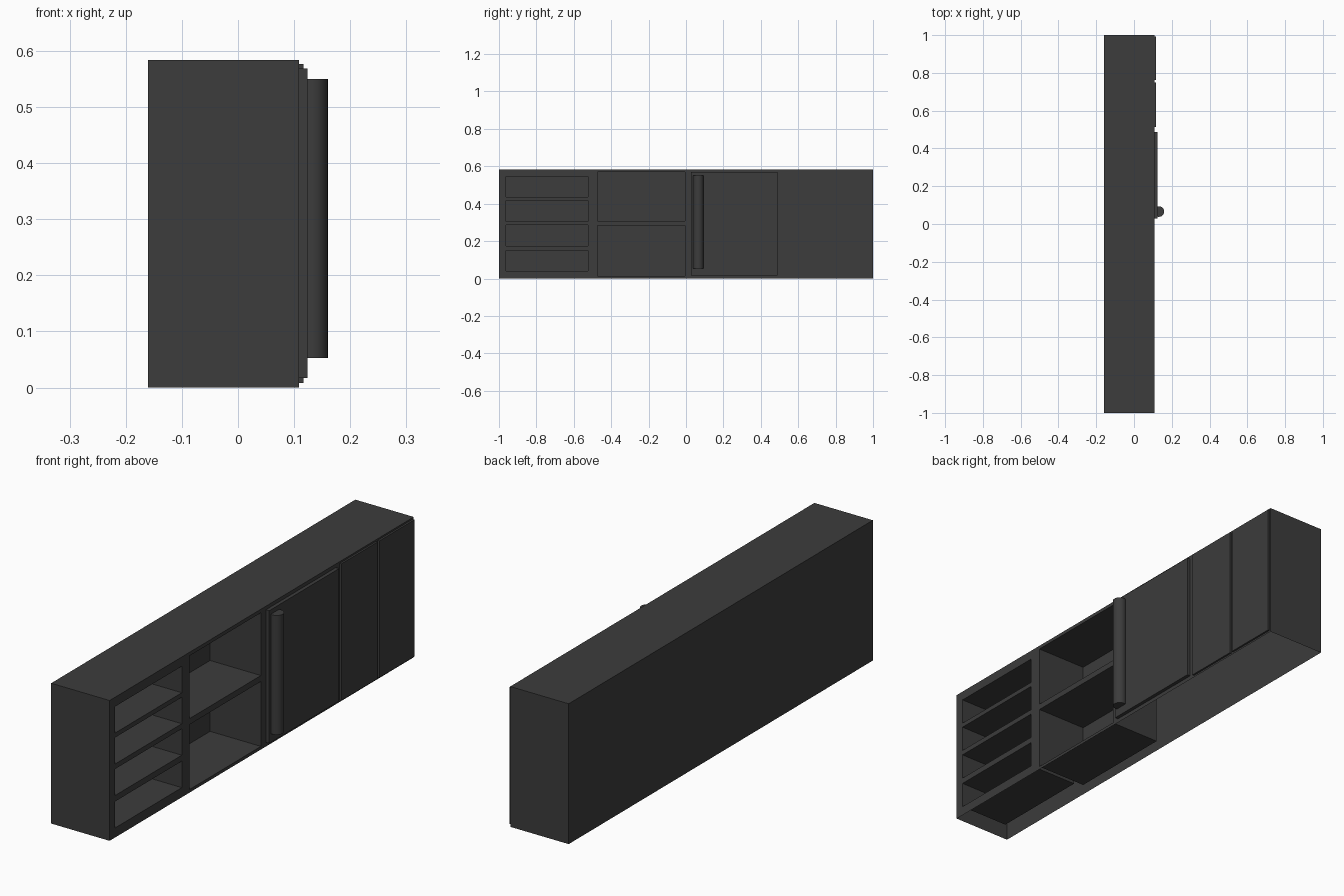
import bpy, bmesh
from mathutils import Matrix, Vector

if "Cube" in bpy.data.objects:
    bpy.data.objects.remove(bpy.data.objects["Cube"])

FRONT = 0.109      # x of the cabinet front
BACK = -0.16
HEIGHT = 0.584

dark = bpy.data.materials.new("dark_finish")
dark.diffuse_color = (0.045, 0.045, 0.045, 1)
dark.use_nodes = True
dark.node_tree.nodes["Principled BSDF"].inputs["Base Color"].default_value = dark.diffuse_color


def add_box(bm, x0, x1, y0, y1, z0, z1):
    size = Matrix.Diagonal((x1 - x0, y1 - y0, z1 - z0, 1))
    centre = Vector(((x0 + x1) / 2, (y0 + y1) / 2, (z0 + z1) / 2))
    bmesh.ops.create_cube(bm, size=1, matrix=Matrix.Translation(centre) @ size)


def make_object(name, bm):
    mesh = bpy.data.meshes.new(name)
    bm.to_mesh(mesh)
    bm.free()
    mesh.materials.append(dark)
    obj = bpy.data.objects.new(name, mesh)
    bpy.context.collection.objects.link(obj)
    return obj


def box_object(name, *bounds):
    bm = bmesh.new()
    add_box(bm, *bounds)
    return make_object(name, bm)


# Cabinet body
body = box_object("cabinet_body", BACK, FRONT, -1, 1, 0, HEIGHT)

# Open compartments: four narrow drawers slots, two large shelves
bm = bmesh.new()
for z0 in (0.04, 0.175, 0.306, 0.435):
    add_box(bm, -0.12, 0.2, -0.963, -0.525, z0, z0 + 0.11)
for z0, z1 in ((0.013, 0.283), (0.308, 0.569)):
    add_box(bm, -0.125, 0.2, -0.473, -0.005, z0, z1)
cutter = make_object("compartment_cutter", bm)
cutter.hide_render = True

cut = body.modifiers.new("compartments", 'BOOLEAN')
cut.operation = 'DIFFERENCE'
cut.solver = 'EXACT'
cut.object = cutter
bpy.context.view_layer.objects.active = body
body.select_set(True)
bpy.ops.object.modifier_apply(modifier=cut.name)
bpy.data.objects.remove(cutter)

# The underside is open, showing the compartments from below
bm = bmesh.new()
bm.from_mesh(body.data)
under = [f for f in bm.faces if f.calc_center_median().z < 1e-4]
bmesh.ops.delete(bm, geom=under, context='FACES')
bm.to_mesh(body.data)
bm.free()

# Sliding door and the two thin fixed panels
box_object("door", FRONT, 0.124, 0.028, 0.488, 0.017, 0.569)
for i, (y0, y1) in enumerate(((0.513, 0.75), (0.763, 0.993))):
    box_object(f"side_panel_{i + 1}", FRONT, 0.117, y0, y1, 0.008, 0.577)

# Round upright door handle
bpy.ops.mesh.primitive_cylinder_add(vertices=32, radius=0.028, depth=0.497,
                                    location=(0.132, 0.066, 0.3015))
handle = bpy.context.object
handle.name = "door_handle"
handle.data.materials.append(dark)
bpy.ops.object.shade_smooth_by_angle()
